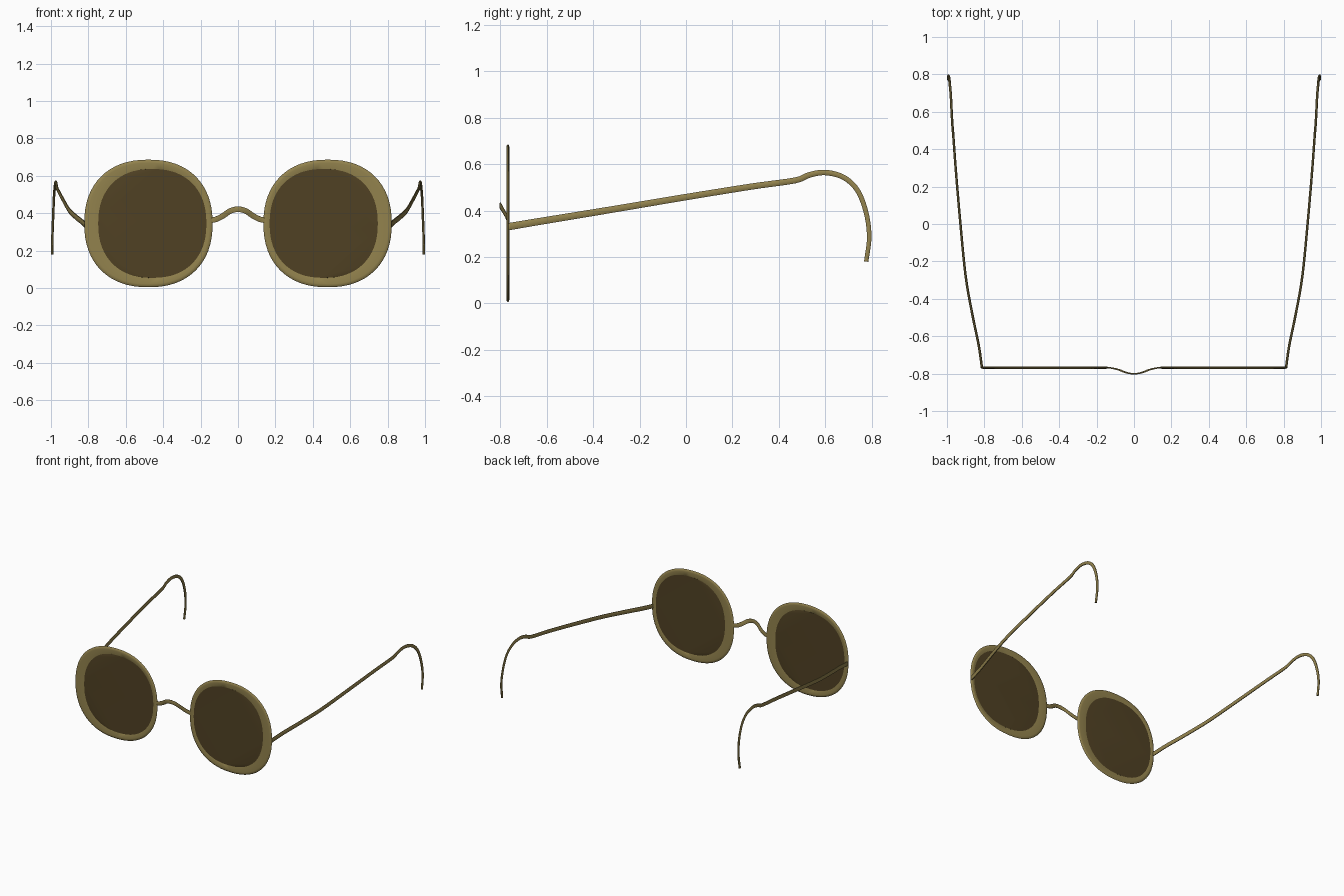
import bpy, bmesh, math
from mathutils import Vector

cube = bpy.data.objects.get("Cube")
if cube:
    bpy.data.objects.remove(cube, do_unlink=True)


def material(name, rgb):
    m = bpy.data.materials.new(name)
    m.use_nodes = True
    m.diffuse_color = (*rgb, 1)
    b = m.node_tree.nodes["Principled BSDF"]
    b.inputs["Base Color"].default_value = (*rgb, 1)
    b.inputs["Roughness"].default_value = 0.6
    return m


gold = material("antique gold", (0.29, 0.225, 0.075))
tint = material("brown lens", (0.08, 0.053, 0.017))


def loft(name, loops, mat, cap=False, closed=False):
    """Skin a list of vertex loops, capping the ends or joining last to first."""
    bm = bmesh.new()
    rings = [[bm.verts.new(p) for p in loop] for loop in loops]
    pairs = list(zip(rings, rings[1:]))
    if closed:
        pairs.append((rings[-1], rings[0]))
    for a, b in pairs:
        for i in range(len(a)):
            j = (i + 1) % len(a)
            bm.faces.new((a[i], a[j], b[j], b[i]))
    if cap:
        bm.faces.new(rings[0])
        bm.faces.new(rings[-1])
    bmesh.ops.recalc_face_normals(bm, faces=bm.faces)
    mesh = bpy.data.meshes.new(name)
    bm.to_mesh(mesh)
    bm.free()
    mesh.materials.append(mat)
    ob = bpy.data.objects.new(name, mesh)
    bpy.context.collection.objects.link(ob)
    bpy.ops.object.select_all(action="DESELECT")
    ob.select_set(True)
    bpy.context.view_layer.objects.active = ob
    bpy.ops.object.shade_smooth_by_angle(angle=math.radians(40))
    return ob


def smooth_path(points, steps=5):
    """Catmull-Rom curve through the points."""
    p = [Vector(q) for q in points]
    p = [2 * p[0] - p[1]] + p + [2 * p[-1] - p[-2]]
    out = []
    for a, b, c, d in zip(p, p[1:], p[2:], p[3:]):
        for k in range(steps):
            t = k / steps
            out.append(0.5 * (2 * b + (c - a) * t + (2 * a - 5 * b + 4 * c - d) * t ** 2
                              + (3 * b - a - 3 * c + d) * t ** 3))
    return out + [p[-2]]


def sweep(name, points, thin_axis, thin, tall, end_tall=None):
    """Flattened oval wire along a path."""
    path = smooth_path(points)
    last = len(path) - 1
    loops = []
    for i, c in enumerate(path):
        t = (path[min(i + 1, last)] - path[max(i - 1, 0)]).normalized()
        up = t.cross(Vector(thin_axis)).normalized()
        side = up.cross(t)
        h = tall + ((end_tall or tall) - tall) * i / last
        loops.append([c + side * thin * math.cos(a) + up * h * math.sin(a)
                      for a in (math.tau * (k + 0.5) / 8 for k in range(8))])
    return loft(name, loops, gold, cap=True)


EYE_X, EYE_Z, PLANE = 0.479, 0.345, -0.768


def oval(sx, rx, rz, dy, shift=0, n=64):
    """Rounded-square outline; shift moves it away from the nose."""
    loop = []
    for k in range(n):
        a = math.tau * k / n
        c, s = math.cos(a), math.sin(a)
        x = math.copysign(abs(c) ** 0.88, c) * rx
        z = math.copysign(abs(s) ** 0.88, s) * rz
        loop.append((sx * (EYE_X + shift + x), PLANE + dy, EYE_Z + z))
    return loop


TEMPLE = [(0.813, -0.768, 0.33), (0.83, -0.65, 0.35), (0.865, -0.48, 0.378),
          (0.90, -0.28, 0.411), (0.928, 0, 0.458), (0.952, 0.28, 0.503),
          (0.966, 0.47, 0.53), (0.971, 0.53, 0.553), (0.975, 0.6, 0.564),
          (0.979, 0.68, 0.543), (0.984, 0.74, 0.486), (0.988, 0.777, 0.39),
          (0.992, 0.79, 0.285), (0.994, 0.777, 0.18)]

for side, sx in (("left", 1), ("right", -1)):
    # Rim: thin edge, raised lip, then a slope down to the lens on both faces
    loft(side + "_rim", [
        oval(sx, 0.288, 0.291, -0.002, -0.022),
        oval(sx, 0.325, 0.323, -0.007),
        oval(sx, 0.338, 0.336, -0.005),
        oval(sx, 0.343, 0.341, 0),
        oval(sx, 0.338, 0.336, 0.005),
        oval(sx, 0.325, 0.323, 0.007),
        oval(sx, 0.288, 0.291, 0.002, 0.022)], gold, closed=True)
    # Lens: slim tinted plate seated in the rim
    loft(side + "_lens", [oval(sx, 0.288, 0.291, -0.0025, -0.022),
                          oval(sx, 0.288, 0.291, 0.0025, 0.022)], tint, cap=True)
    # Temple arm with ear hook
    sweep(side + "_temple", [(sx * x, y, z) for x, y, z in TEMPLE],
          (1, 0, 0), 0.007, 0.017, 0.010)

# Nose bridge, arched up and forward
half = [(0.145, PLANE, 0.362), (0.115, -0.771, 0.368), (0.08, -0.78, 0.386),
        (0.04, -0.795, 0.412)]
sweep("nose_bridge", [(-x, y, z) for x, y, z in half] + [(0, -0.801, 0.421)] + half[::-1],
      (0, 1, 0), 0.004, 0.016)
